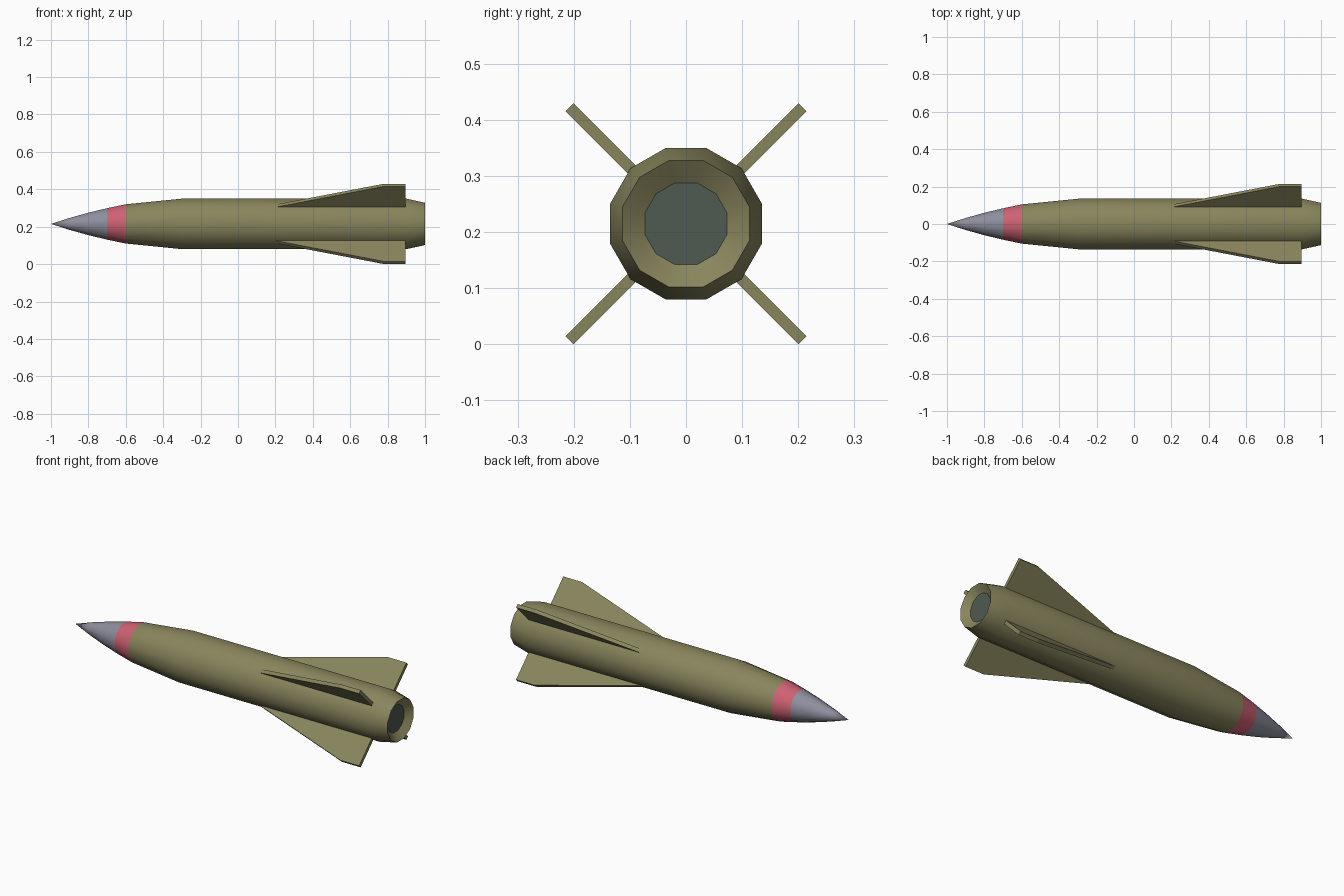
import bpy, bmesh, math
from mathutils import Vector

if "Cube" in bpy.data.objects:
    bpy.data.objects.remove(bpy.data.objects["Cube"])

AXIS_Z = 0.215
SIDES = 12
FLAT = math.cos(math.pi / SIDES)  # profile radii are measured to the flats


def material(name, rgb):
    m = bpy.data.materials.new(name)
    m.diffuse_color = (*rgb, 1)
    m.use_nodes = True
    m.node_tree.nodes["Principled BSDF"].inputs["Base Color"].default_value = m.diffuse_color
    return m


olive = material("olive", (0.25, 0.235, 0.11))
grey = material("nose_grey", (0.27, 0.27, 0.34))
red = material("band_red", (0.62, 0.12, 0.17))
dark = material("nozzle_dark", (0.08, 0.10, 0.085))


def finish(name, bm, mat, smooth):
    bmesh.ops.recalc_face_normals(bm, faces=bm.faces)
    me = bpy.data.meshes.new(name)
    bm.to_mesh(me)
    bm.free()
    me.materials.append(mat)
    ob = bpy.data.objects.new(name, me)
    bpy.context.collection.objects.link(ob)
    if smooth:
        bpy.ops.object.select_all(action='DESELECT')
        ob.select_set(True)
        bpy.context.view_layer.objects.active = ob
        bpy.ops.object.shade_smooth_by_angle(angle=math.radians(35))
    return ob


def lathe(name, profile, mat):
    """Revolve (x, radius) points about the missile axis."""
    bm = bmesh.new()
    rings = []
    for x, r in profile:
        ring = []
        for i in range(SIDES if r else 1):
            a = (i + 0.5) * math.tau / SIDES
            R = r / FLAT
            ring.append(bm.verts.new((x, R * math.sin(a), AXIS_Z + R * math.cos(a))))
        rings.append(ring)
    for a, b in zip(rings, rings[1:]):
        for i in range(SIDES):
            j = (i + 1) % SIDES
            quad = [a[i % len(a)], a[j % len(a)], b[j % len(b)], b[i % len(b)]]
            bm.faces.new(list(dict.fromkeys(quad)))
    ob = finish(name, bm, mat, True)
    # an open shell has no reliable inside: make the normals face outwards
    me = ob.data
    p = me.polygons[0]
    if p.normal.dot(p.center - Vector((p.center.x + 0.01, 0, AXIS_Z))) < 0:
        me.flip_normals()
    return ob


# Nose, warning band and main body with recessed tail
lathe("nose_cone", [(-1, 0), (-0.9, 0.032), (-0.8, 0.060), (-0.7, 0.084)], grey)
lathe("nose_band", [(-0.7, 0.084), (-0.6, 0.105)], red)
lathe("body", [(-0.6, 0.105), (-0.3, 0.135), (0.9, 0.135), (1, 0.113), (0.97, 0.073)], olive)

# Dark exhaust disc at the bottom of the recess
bm = bmesh.new()
R = 0.073 / FLAT
bm.faces.new([bm.verts.new((0.97, R * math.cos((i + 0.5) * math.tau / SIDES),
                            AXIS_Z + R * math.sin((i + 0.5) * math.tau / SIDES)))
              for i in range(SIDES)])
disc = finish("exhaust_disc", bm, dark, False)
if disc.data.polygons[0].normal.x < 0:
    disc.data.flip_normals()

# Four diagonal tail fins, (x, distance from axis)
FIN = [(0.14, 0.12), (0.78, 0.2935), (0.895, 0.2935), (0.895, 0.12)]
for k in range(4):
    a = math.radians(45 + 90 * k)
    out = Vector((0, math.sin(a), math.cos(a)))
    side = Vector((0, math.cos(a), -math.sin(a))) * 0.01
    bm = bmesh.new()
    f = bm.faces.new([bm.verts.new(Vector((x, 0, AXIS_Z)) + out * r - side) for x, r in FIN])
    ext = bmesh.ops.extrude_face_region(bm, geom=[f])
    bmesh.ops.translate(bm, vec=side * 2,
                        verts=[v for v in ext["geom"] if isinstance(v, bmesh.types.BMVert)])
    if len(bm.faces) == 5:  # keep the starting side closed
        bm.faces.new([v for v in f.verts])
    finish(f"tail_fin_{k + 1}", bm, olive, False)
